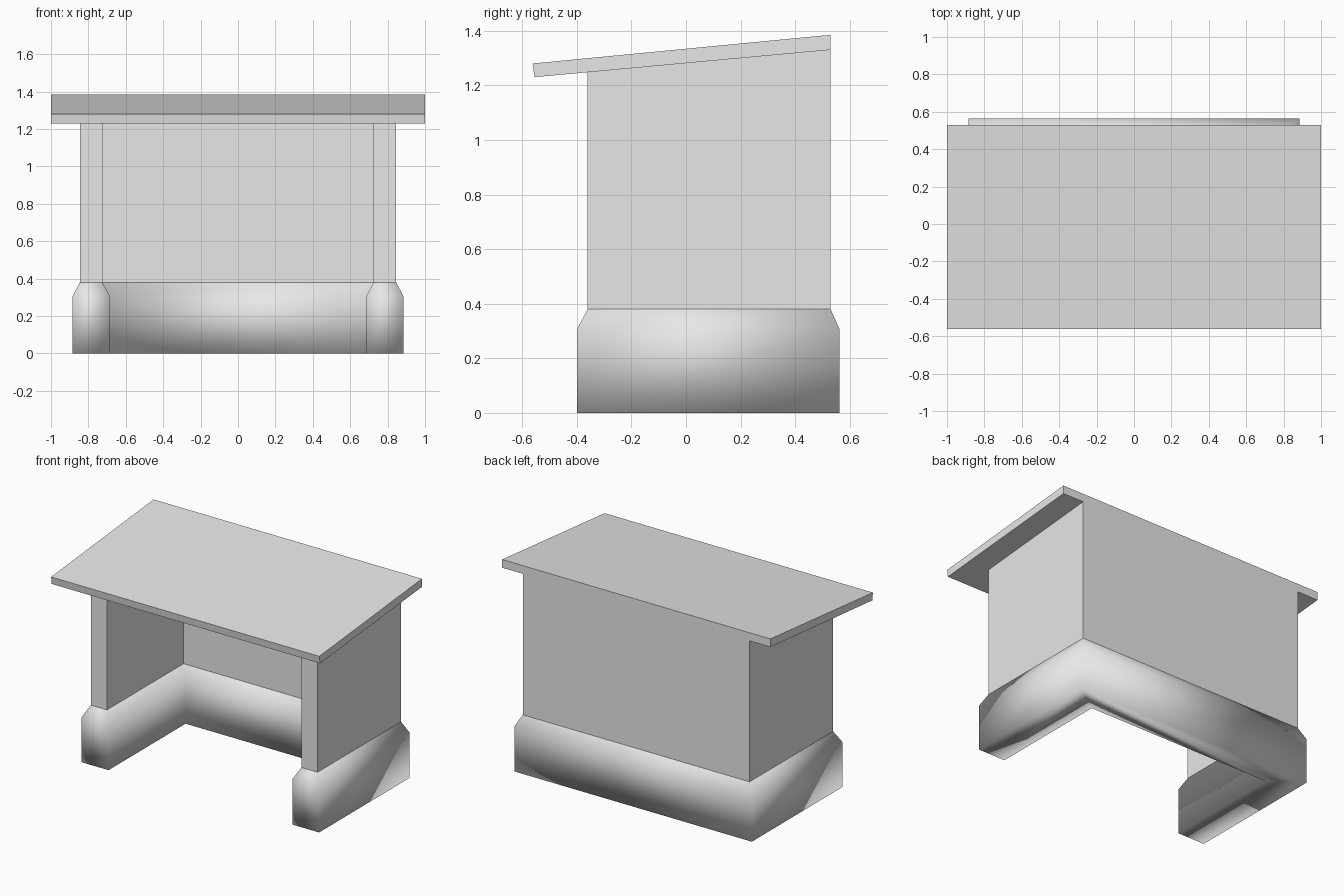
import bpy
import bmesh

cube = bpy.data.objects.get("Cube")
if cube:
    bpy.data.objects.remove(cube, do_unlink=True)

grey = bpy.data.materials.new("light grey")
grey.use_nodes = True
grey.diffuse_color = (0.8, 0.8, 0.8, 1)
grey.node_tree.nodes["Principled BSDF"].inputs["Base Color"].default_value = (0.8, 0.8, 0.8, 1)


def u_ring(outer, inner, front, back, back_inner, height):
    """U-shaped plan, open to the front, lifted by height(y)."""
    half = [(inner, back_inner), (inner, front), (outer, front), (outer, back)]
    plan = half + [(-x, y) for x, y in reversed(half)]
    return [(x, y, height(y)) for x, y in plan]


def loft(name, rings, cap_first=False, cap_last=False, smooth=False):
    """Skin matching closed rings into one object."""
    bm = bmesh.new()
    loops = [[bm.verts.new(co) for co in ring] for ring in rings]
    for low, high in zip(loops, loops[1:]):
        for i in range(len(low)):
            j = (i + 1) % len(low)
            bm.faces.new((low[i], low[j], high[j], high[i]))
    if cap_first:
        bm.faces.new(loops[0])
    if cap_last:
        bm.faces.new(loops[-1])
    bmesh.ops.recalc_face_normals(bm, faces=bm.faces)
    for face in bm.faces:
        face.smooth = smooth
    mesh = bpy.data.meshes.new(name)
    bm.to_mesh(mesh)
    bm.free()
    mesh.materials.append(grey)
    obj = bpy.data.objects.new(name, mesh)
    bpy.context.collection.objects.link(obj)
    return obj


def roof_underside(y):
    return 1.23 + (y + 0.555) * 0.1 / 1.085


wall = dict(outer=0.845, inner=0.725, front=-0.36, back=0.53, back_inner=0.456)
foot = dict(outer=0.885, inner=0.685, front=-0.40, back=0.563, back_inner=0.42)

# Plinth with a sloped shoulder
loft("plinth", [
    u_ring(**foot, height=lambda y: 0),
    u_ring(**foot, height=lambda y: 0.305),
    u_ring(**wall, height=lambda y: 0.38),
], cap_first=True, smooth=True)

# Side and back walls, cut to the roof slope
loft("walls", [
    u_ring(**wall, height=lambda y: 0.38),
    u_ring(**wall, height=roof_underside),
])

# Sloping roof slab, flush with the back wall
section = [(-0.555, 1.23), (0.53, 1.33), (0.53, 1.385), (-0.562, 1.28)]
loft("roof", [[(x, y, z) for y, z in section] for x in (-1, 1)],
     cap_first=True, cap_last=True)
